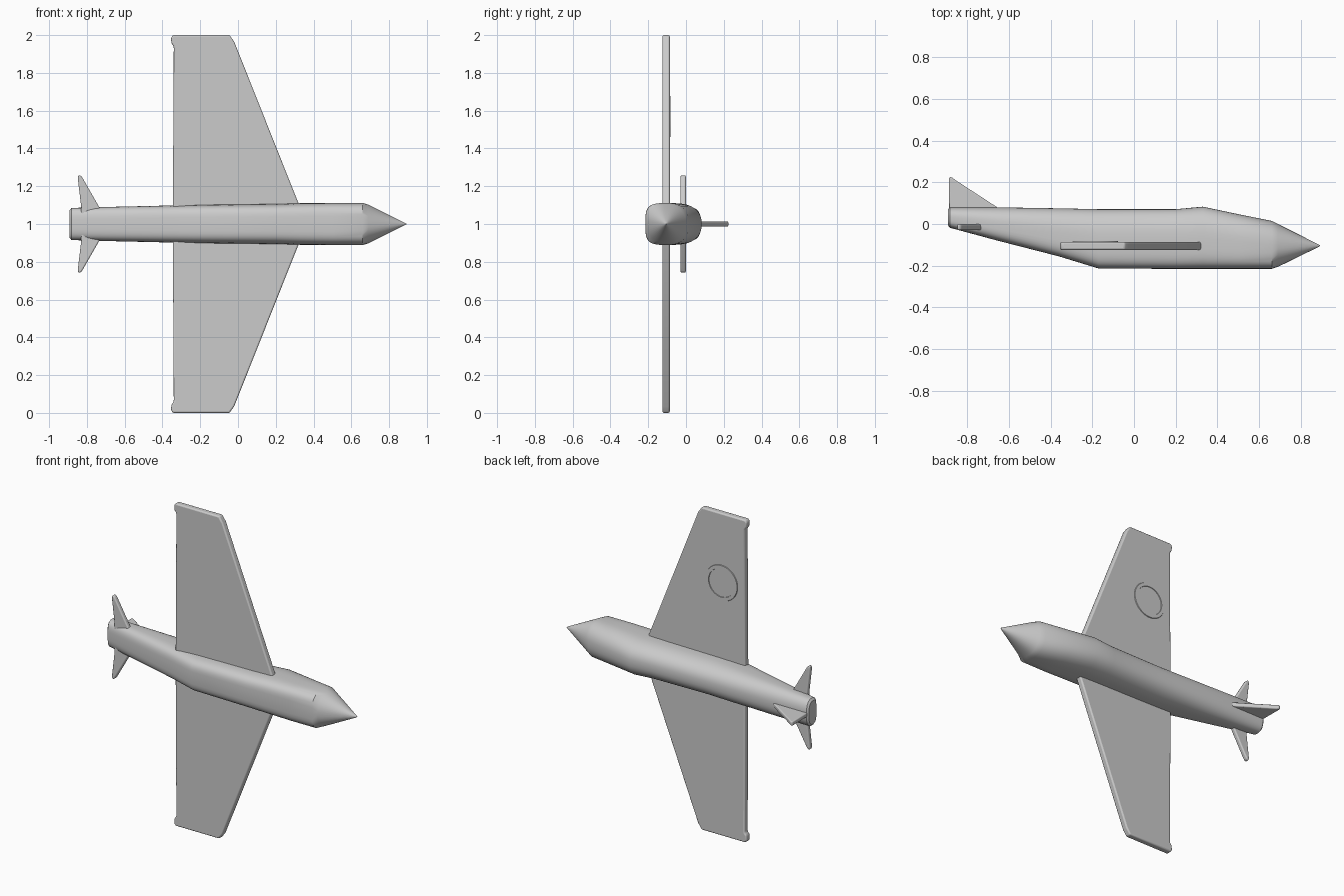
import bpy, bmesh, math
from mathutils import Vector

cube = bpy.data.objects.get("Cube")
if cube:
    bpy.data.objects.remove(cube, do_unlink=True)

grey = bpy.data.materials.new("plain_grey")
grey.use_nodes = True
grey.diffuse_color = (0.6, 0.6, 0.6, 1)
grey.node_tree.nodes["Principled BSDF"].inputs["Base Color"].default_value = (0.6, 0.6, 0.6, 1)

MID = 1.0  # height of the fuselage axis


def finish(name, bm, angle=30, bevel=0):
    """Turn a bmesh into a smooth-shaded grey object."""
    bmesh.ops.recalc_face_normals(bm, faces=bm.faces)
    mesh = bpy.data.meshes.new(name)
    bm.to_mesh(mesh)
    bm.free()
    obj = bpy.data.objects.new(name, mesh)
    bpy.context.collection.objects.link(obj)
    mesh.materials.append(grey)
    if bevel:
        mod = obj.modifiers.new("rounded_edges", 'BEVEL')
        mod.width, mod.segments, mod.limit_method = bevel, 3, 'ANGLE'
    bpy.ops.object.select_all(action='DESELECT')
    obj.select_set(True)
    bpy.context.view_layer.objects.active = obj
    bpy.ops.object.shade_smooth_by_angle(angle=math.radians(angle))
    return obj


def slab(name, outline, half, bevel):
    """Closed outline of 3D points, thickened by +/- the half vector."""
    bm = bmesh.new()
    half = Vector(half)
    low = [bm.verts.new(Vector(p) - half) for p in outline]
    high = [bm.verts.new(Vector(p) + half) for p in outline]
    bm.faces.new(low)
    bm.faces.new(high)
    n = len(outline)
    for i in range(n):
        j = (i + 1) % n
        bm.faces.new((low[i], low[j], high[j], high[i]))
    return finish(name, bm, 40, bevel)


def power(v, p):
    return math.copysign(abs(v) ** (2 / p), v)


def section(bm, x, bottom, top, width, square, sides=48):
    """Fuselage ring: rounded above, boxier below."""
    cy, hy = (top + bottom) / 2, (top - bottom) / 2
    ring = []
    for i in range(sides):
        a = 2 * math.pi * i / sides
        c, s = math.cos(a), math.sin(a)
        p = square if s < 0 else min(square, 2.4)
        ring.append(bm.verts.new((x, cy + hy * power(s, p), MID + width * power(c, p))))
    return ring


# Fuselage: x, underside, spine, half width, squareness
stations = [
    (-0.892, -0.005, 0.070, 0.072, 3.2),
    (-0.882, -0.018, 0.080, 0.085, 3.2),
    (-0.66, -0.078, 0.080, 0.091, 3.4),
    (-0.36, -0.155, 0.075, 0.098, 3.8),
    (-0.17, -0.213, 0.071, 0.102, 4.0),
    (0.20, -0.215, 0.071, 0.106, 4.0),
    (0.33, -0.215, 0.083, 0.110, 4.0),
    (0.50, -0.215, 0.047, 0.111, 4.0),
    (0.66, -0.215, 0.015, 0.111, 3.6),
    (0.69, -0.205, 0.000, 0.103, 2.2),
    (0.882, -0.111, -0.097, 0.007, 2.0),
    (0.892, -0.105, -0.103, 0.001, 2.0),
]
bm = bmesh.new()
rings = [section(bm, *s) for s in stations]
for a, b in zip(rings, rings[1:]):
    for i in range(len(a)):
        j = (i + 1) % len(a)
        bm.faces.new((a[i], a[j], b[j], b[i]))
bm.faces.new(rings[0])
bm.faces.new(rings[-1])
finish("fuselage", bm, 28)

# Main wing and tailplane: (x, distance from the axis), mirrored about the axis
WING_Y = -0.105
wing_half = [(0.36, 0.0), (0.32, 0.11), (-0.02, 0.965), (-0.045, 1.0),
             (-0.345, 1.0), (-0.355, 0.985), (-0.352, 0.955), (-0.34, 0.94), (-0.345, 0.0)]
tail_half = [(-0.69, 0.0), (-0.735, 0.09), (-0.815, 0.23), (-0.83, 0.255),
             (-0.845, 0.26), (-0.848, 0.24), (-0.83, 0.09), (-0.83, 0.0)]


def mirrored(half, y):
    lower = [(x, y, MID - d) for x, d in reversed(half[1:-1])]
    return [(x, y, MID + d) for x, d in half] + lower


slab("main_wing", mirrored(wing_half, WING_Y), (0, 0.019, 0), 0.008)
slab("tailplane", mirrored(tail_half, -0.015), (0, 0.014, 0), 0.007)

# Tail fin, upright on the spine
fin = [(-0.60, 0.04), (-0.66, 0.083), (-0.855, 0.21), (-0.875, 0.225), (-0.887, 0.222), (-0.885, 0.04)]
slab("tail_fin", [(x, y, MID) for x, y in fin], (0, 0, 0.013), 0.006)

# Raised round badge rim on the upper face of one wing
bm = bmesh.new()
profile = [(0.086, -0.004), (0.088, 0.004), (0.108, 0.004), (0.112, -0.004)]
steps = 48
loops = []
for i in range(steps):
    a = 2 * math.pi * i / steps
    loops.append([bm.verts.new((-0.185 + r * math.cos(a), WING_Y + 0.019 + h,
                                1.57 + r * math.sin(a))) for r, h in profile])
for i in range(steps):
    a, b = loops[i], loops[(i + 1) % steps]
    for k in range(4):
        m = (k + 1) % 4
        bm.faces.new((a[k], a[m], b[m], b[k]))
finish("wing_badge_rim", bm, 30)
